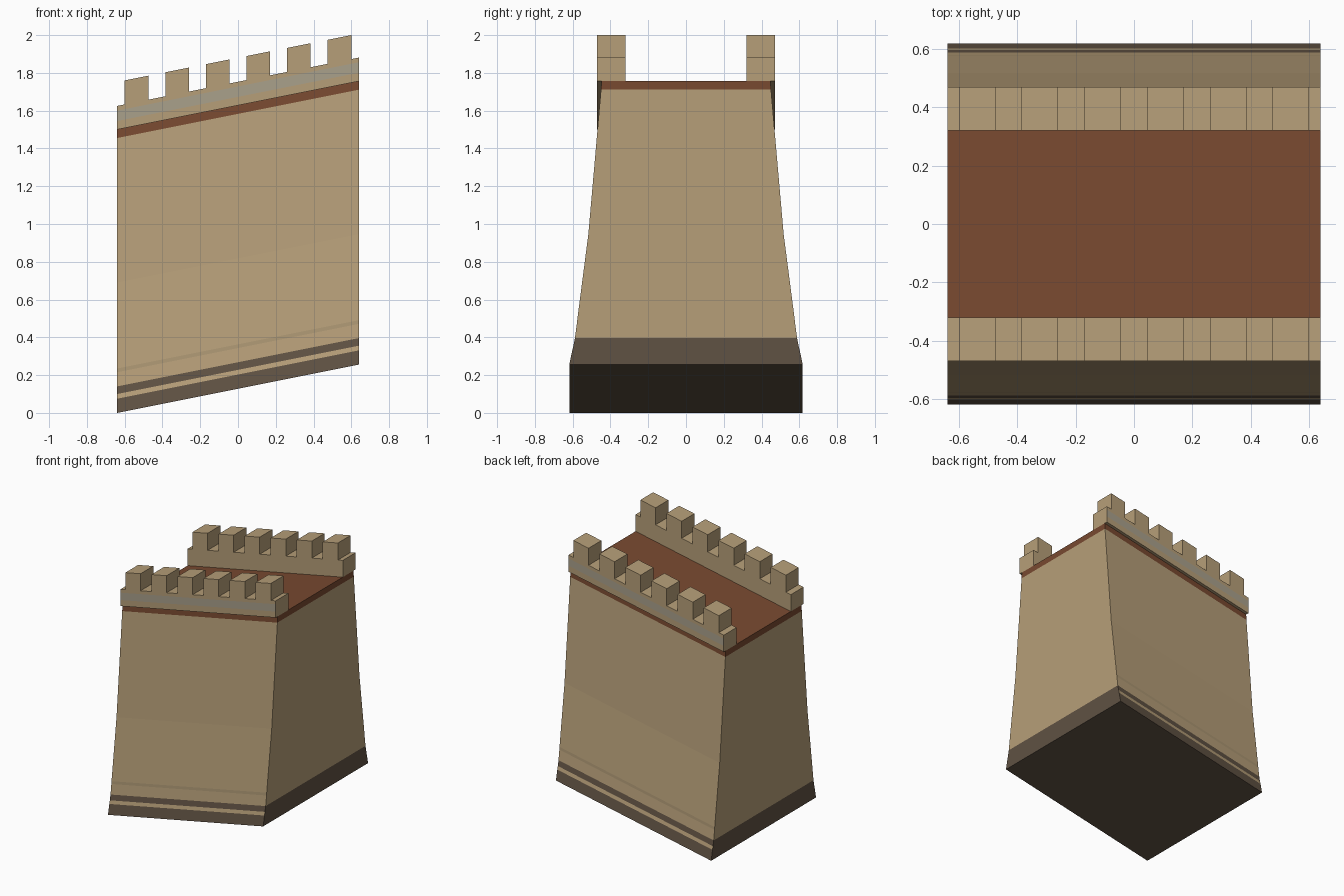
import bpy, bmesh

if "Cube" in bpy.data.objects:
    bpy.data.objects.remove(bpy.data.objects["Cube"])

HALF = 0.64      # half length of the wall
SLOPE = 0.2      # the whole wall climbs towards +x


def material(name, rgb):
    m = bpy.data.materials.new(name)
    m.diffuse_color = (*rgb, 1)
    m.use_nodes = True
    m.node_tree.nodes["Principled BSDF"].inputs["Base Color"].default_value = m.diffuse_color
    return m


MATS = [
    material("sandstone", (0.47, 0.345, 0.19)),
    material("dark_stone", (0.117, 0.084, 0.056)),
    material("red_clay", (0.19, 0.068, 0.030)),
    material("grey_stone", (0.40, 0.355, 0.26)),
    material("worn_sandstone", (0.41, 0.305, 0.17)),
]
SAND, DARK, RED, GREY, WORN = range(5)


def layered(name, x0, x1, levels, bands):
    """Stack of sloped layers. levels: (z, y_min, y_max);
    bands: (front colour, back colour, end colour, inner) per layer."""
    bm = bmesh.new()
    rings = []
    for z, ya, yb in levels:
        rings.append([bm.verts.new((x, y, z + SLOPE * (x + HALF)))
                      for x, y in ((x0, ya), (x1, ya), (x1, yb), (x0, yb))])

    def face(vs, mat):
        bm.faces.new(vs).material_index = mat

    face(rings[0][::-1], bands[0][2])
    face(rings[-1], bands[-1][2])
    for lo, hi, (front, back, end) in zip(rings, rings[1:], bands):
        for i, mat in enumerate((front, end, back, end)):
            j = (i + 1) % 4
            face((lo[i], lo[j], hi[j], hi[i]), mat)
    bmesh.ops.recalc_face_normals(bm, faces=bm.faces)
    me = bpy.data.meshes.new(name)
    bm.to_mesh(me)
    bm.free()
    for m in MATS:
        me.materials.append(m)
    ob = bpy.data.objects.new(name, me)
    bpy.context.collection.objects.link(ob)
    return ob


# Tapered wall body: dark footing, sandstone faces, red walkway on top
profile = [(0, .618), (.075, .602), (.10, .596), (.14, .588), (.215, .578),
           (.235, .576), (.69, .517), (1.455, .45), (1.50, .447)]
sides = [DARK, SAND, DARK, SAND, WORN, SAND, SAND, RED]
ends = [DARK, DARK, DARK, SAND, SAND, SAND, SAND, RED]
layered("wall_body", -HALF, HALF, [(z, -y, y) for z, y in profile],
        [(s, s, e) for s, e in zip(sides, ends)])

# Parapets and merlons on both long sides
for side, s in (("front", -1), ("back", 1)):
    ya, yb = sorted((s * 0.32, s * 0.47))
    bands = []
    for outer in (SAND, GREY, SAND):
        bands.append((outer, SAND, SAND) if s < 0 else (SAND, outer, SAND))
    layered(side + "_parapet", -HALF, HALF,
            [(z, ya, yb) for z in (1.50, 1.545, 1.60, 1.625)], bands)
    for i in range(6):
        x = -0.5375 + i * 0.215
        layered(f"{side}_merlon_{i + 1}", x - 0.0625, x + 0.0625,
                [(1.625, ya, yb), (1.752, ya, yb)], [(SAND, SAND, SAND)])
